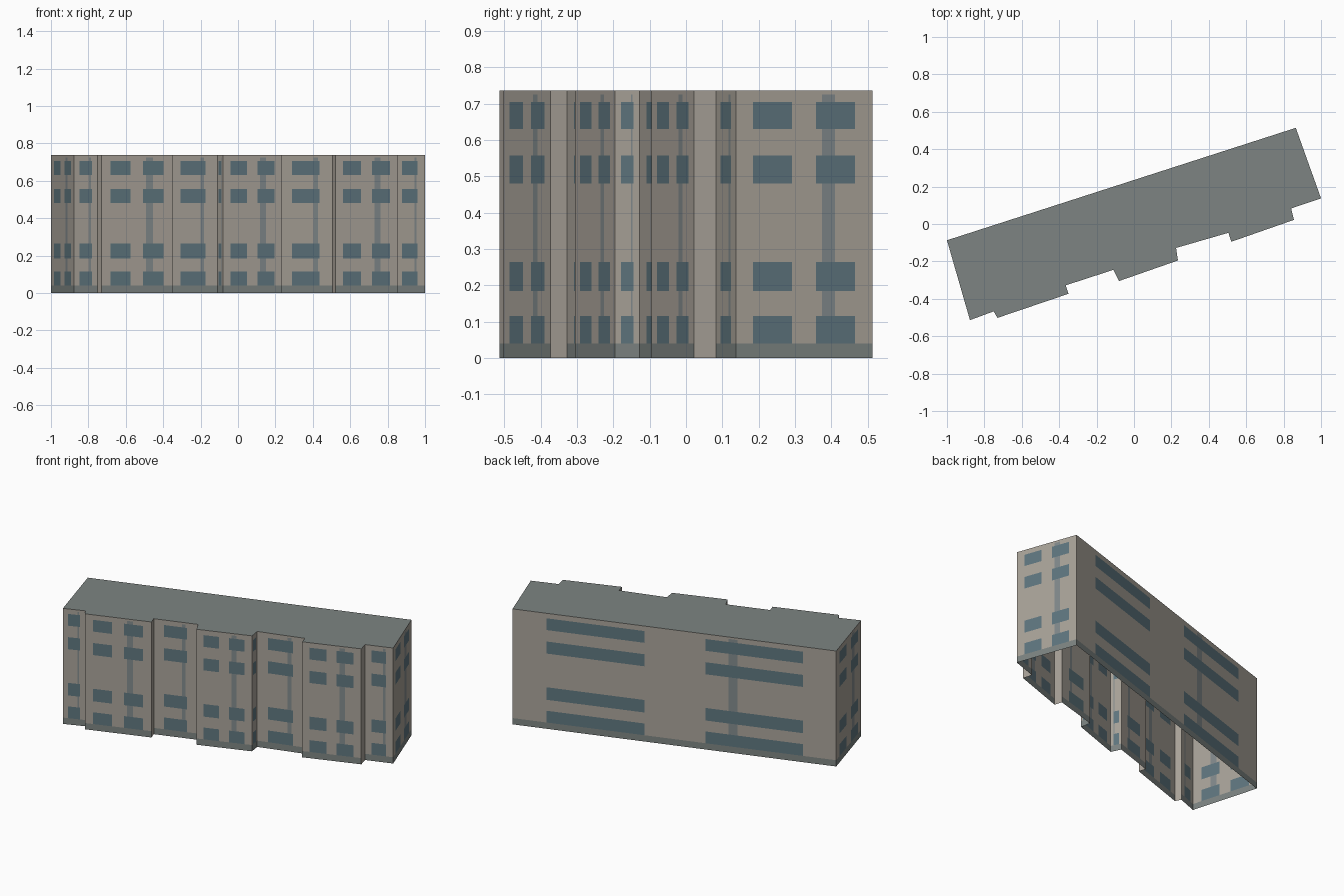
import bpy, bmesh
from mathutils import Vector

if "Cube" in bpy.data.objects:
    bpy.data.objects.remove(bpy.data.objects["Cube"])

H = 0.737
BASE = 0.04
PIPE_TOP = 0.725
ROWS = [(0.04, 0.115), (0.185, 0.265), (0.48, 0.557), (0.63, 0.705)]

# Window layouts as fractions along a wall: (windows, downpipe)
PAIR = ([(0.125, 0.41), (0.585, 0.87)], (0.63, 0.725))
SINGLE = ([(0.23, 0.75)], (0.64, 0.72))
BACK = ([(0.105, 0.407), (0.596, 0.898)], (0.667, 0.695))
BLANK = None

# Footprint corners, counter-clockwise, each with the layout of the wall that follows
FOOTPRINT = [
    ((-1.0, -0.087), PAIR),
    ((-0.877, -0.514), SINGLE), ((-0.75, -0.467), BLANK),
    ((-0.73, -0.502), PAIR), ((-0.35, -0.373), BLANK),
    ((-0.365, -0.328), SINGLE), ((-0.11, -0.245), SINGLE),
    ((-0.08, -0.305), PAIR), ((0.235, -0.195), SINGLE),
    ((0.225, -0.128), SINGLE), ((0.505, -0.047), BLANK),
    ((0.52, -0.095), PAIR), ((0.855, 0.022), BLANK),
    ((0.84, 0.083), SINGLE),
    ((1.0, 0.137), PAIR),
    ((0.865, 0.514), BACK),
]

COLORS = {
    "walls": (0.40, 0.366, 0.32, 1),
    "windows": (0.114, 0.181, 0.212, 1),
    "downpipes": (0.223, 0.254, 0.262, 1),
    "plinth": (0.205, 0.231, 0.223, 1),
    "roof": (0.205, 0.231, 0.223, 1),
}
parts = {name: bmesh.new() for name in COLORS}


def add_face(part, points):
    bm = parts[part]
    bm.faces.new([bm.verts.new(p) for p in points])


def kind_of(u, z, layout):
    windows, pipe = layout
    if z < BASE:
        return "plinth"
    if any(a < u < b for a, b in windows) and any(a < z < b for a, b in ROWS):
        return "windows"
    if pipe[0] < u < pipe[1] and z < PIPE_TOP:
        return "downpipes"
    return "walls"


def add_wall(p, q, layout):
    """Cut one flat wall into a grid and sort its cells into the parts."""
    us, zs = {0.0, 1.0}, {0.0, H}
    if layout:
        us |= {v for pair in layout[0] for v in pair} | set(layout[1])
        zs |= {v for pair in ROWS for v in pair} | {BASE, PIPE_TOP}
    us, zs = sorted(us), sorted(zs)
    for u0, u1 in zip(us, us[1:]):
        a, b = p.lerp(q, u0), p.lerp(q, u1)
        for z0, z1 in zip(zs, zs[1:]):
            kind = kind_of((u0 + u1) / 2, (z0 + z1) / 2, layout) if layout else "walls"
            add_face(kind, [(a.x, a.y, z0), (b.x, b.y, z0), (b.x, b.y, z1), (a.x, a.y, z1)])


# Outer walls, open underneath
corners = [Vector(c) for c, _ in FOOTPRINT]
for i, (_, layout) in enumerate(FOOTPRINT):
    add_wall(corners[i], corners[(i + 1) % len(corners)], layout)

# Flat roof
add_face("roof", [(c.x, c.y, H) for c in corners])

# One object per part
for name, bm in parts.items():
    bmesh.ops.remove_doubles(bm, verts=bm.verts, dist=1e-5)
    mesh = bpy.data.meshes.new(name)
    bm.to_mesh(mesh)
    bm.free()
    mat = bpy.data.materials.new(name)
    mat.diffuse_color = COLORS[name]
    mat.use_nodes = True
    mat.node_tree.nodes["Principled BSDF"].inputs["Base Color"].default_value = mat.diffuse_color
    mesh.materials.append(mat)
    bpy.context.collection.objects.link(bpy.data.objects.new(name, mesh))
